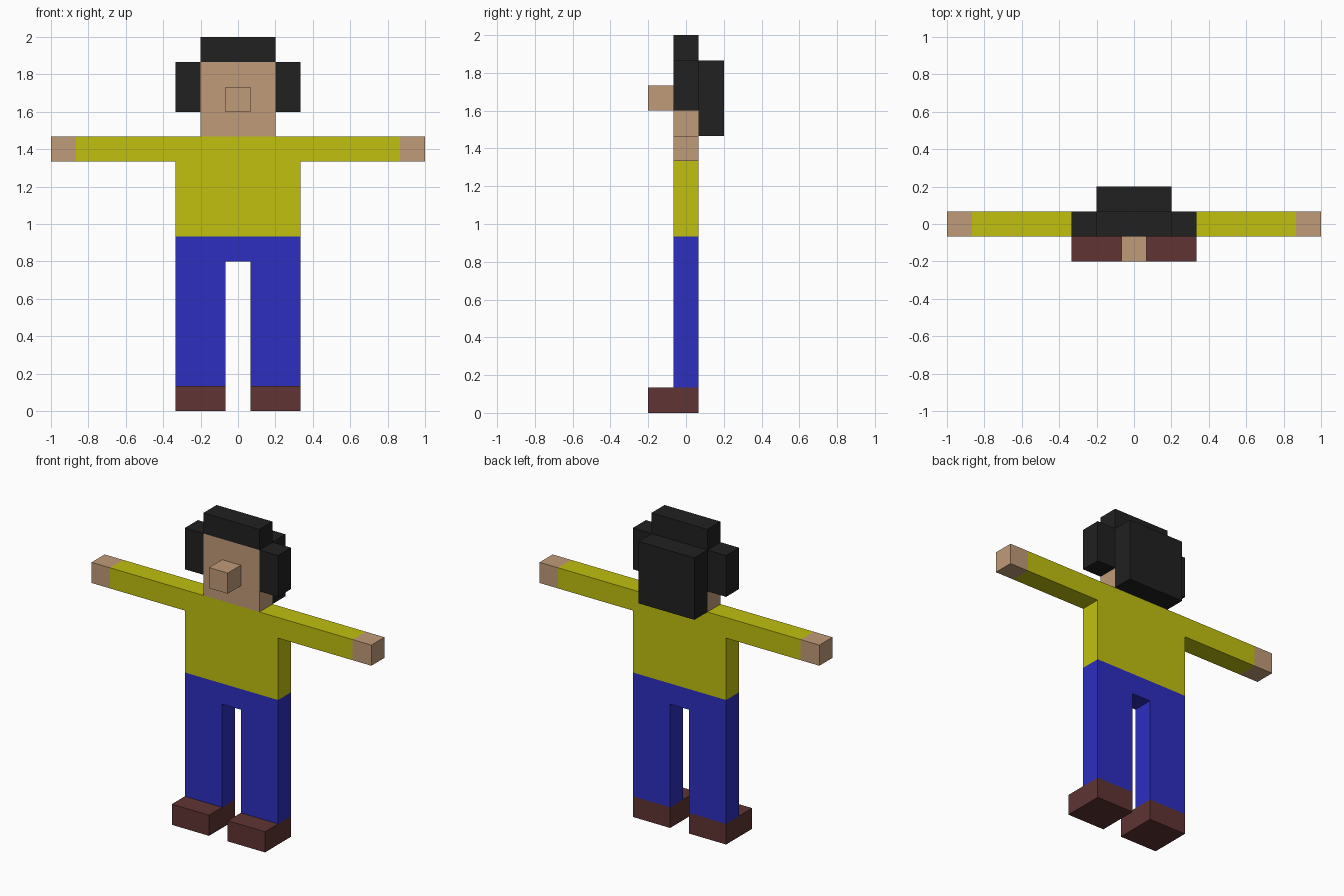
import bpy
import bmesh

cube = bpy.data.objects.get("Cube")
if cube:
    bpy.data.objects.remove(cube, do_unlink=True)

U = 2 / 15  # one block


def material(name, rgb):
    m = bpy.data.materials.new(name)
    m.use_nodes = True
    color = (*rgb, 1)
    m.diffuse_color = color
    bsdf = next(n for n in m.node_tree.nodes if n.type == 'BSDF_PRINCIPLED')
    bsdf.inputs["Base Color"].default_value = color
    bsdf.inputs["Roughness"].default_value = 0.8
    return m


skin = material("skin", (0.527, 0.328, 0.188))
yellow = material("shirt yellow", (0.527, 0.527, 0.005))
blue = material("trouser blue", (0.026, 0.026, 0.527))
brown = material("shoe brown", (0.117, 0.034, 0.034))
black = material("hair black", (0.015, 0.015, 0.015))


def extrude(name, outline, y0, y1, mat):
    """Extrude an x-z outline, given in blocks, from y0 back to y1."""
    bm = bmesh.new()
    face = bm.faces.new([bm.verts.new((x * U, y0 * U, z * U)) for x, z in outline])
    new = bmesh.ops.extrude_face_region(bm, geom=[face])["geom"]
    verts = [g for g in new if isinstance(g, bmesh.types.BMVert)]
    bmesh.ops.translate(bm, verts=verts, vec=(0, (y1 - y0) * U, 0))
    bmesh.ops.recalc_face_normals(bm, faces=bm.faces)
    mesh = bpy.data.meshes.new(name)
    bm.to_mesh(mesh)
    bm.free()
    mesh.materials.append(mat)
    obj = bpy.data.objects.new(name, mesh)
    bpy.context.collection.objects.link(obj)
    return obj


def box(name, x, y, z, mat):
    (x0, x1), (z0, z1) = x, z
    return extrude(name, [(x0, z0), (x1, z0), (x1, z1), (x0, z1)], *y, mat)


def mirrored(half):
    """Complete a right-to-left symmetric outline from its +x half."""
    return half + [(-x, z) for x, z in reversed(half)]


BODY = (-0.5, 0.5)

# Clothes: trousers with a gap between the legs, shirt with sleeves
extrude("trousers", mirrored([(0.5, 6), (0.5, 1), (2.5, 1), (2.5, 7)]), *BODY, blue)
extrude("shirt", mirrored([(2.5, 7), (2.5, 10), (6.5, 10), (6.5, 11)]), *BODY, yellow)

# Head, nose and hair
box("head", (-1.5, 1.5), BODY, (11, 14), skin)
box("nose", (-0.5, 0.5), (-1.5, -0.5), (12, 13), skin)
box("top_hair", (-1.5, 1.5), BODY, (14, 15), black)
box("back_hair", (-1.5, 1.5), (0.5, 1.5), (11, 14), black)

# Paired parts
for side, s in (("left", 1), ("right", -1)):
    def span(a, b):
        return tuple(sorted((s * a, s * b)))
    box(side + "_shoe", span(0.5, 2.5), (-1.5, 0.5), (0, 1), brown)
    box(side + "_hand", span(6.5, 7.5), BODY, (10, 11), skin)
    box(side + "_side_hair", span(1.5, 2.5), BODY, (12, 14), black)
